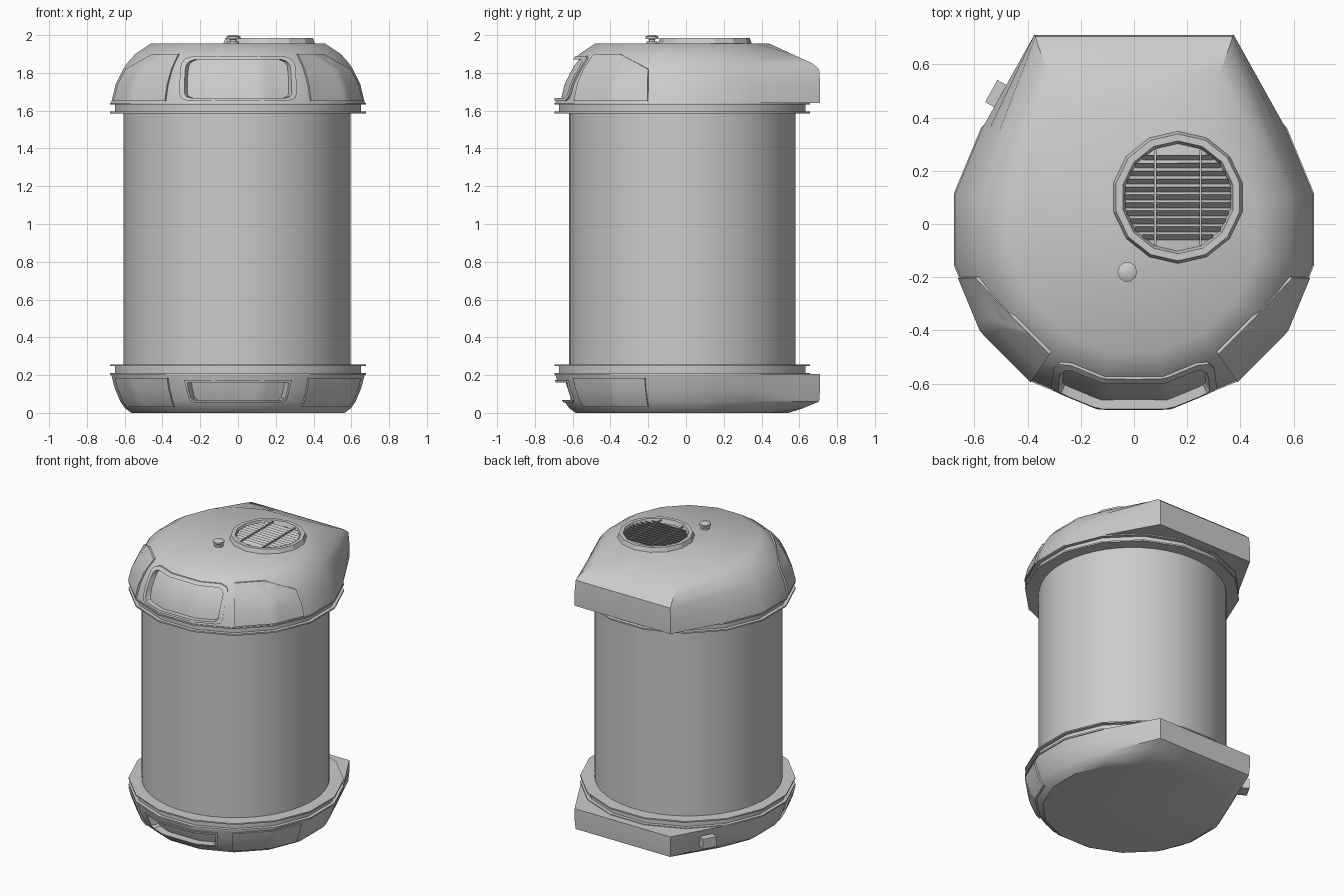
import bpy, bmesh, math
from mathutils import Matrix

cube = bpy.data.objects.get("Cube")
if cube:
    bpy.data.objects.remove(cube)

CY = -0.02          # centre of the round parts
STEP = 22.5         # sixteen-sided caps

grey = bpy.data.materials.new("plain_grey")
grey.use_nodes = True
grey.diffuse_color = (0.6, 0.6, 0.6, 1)
grey.node_tree.nodes["Principled BSDF"].inputs["Base Color"].default_value = (0.6, 0.6, 0.6, 1)


def finish(name, bm):
    bmesh.ops.recalc_face_normals(bm, faces=bm.faces)
    mesh = bpy.data.meshes.new(name)
    bm.to_mesh(mesh)
    bm.free()
    mesh.materials.append(grey)
    ob = bpy.data.objects.new(name, mesh)
    bpy.context.collection.objects.link(ob)
    return ob


def smooth(ob, angle=35):
    bpy.ops.object.select_all(action='DESELECT')
    ob.select_set(True)
    bpy.context.view_layer.objects.active = ob
    bpy.ops.object.shade_smooth_by_angle(angle=math.radians(angle))
    return ob


def loft(name, loops, cyclic=False):
    """Skin a stack of equal loops; cap the ends or join them round."""
    bm = bmesh.new()
    rows = [[bm.verts.new(p) for p in loop] for loop in loops]
    pairs = list(zip(rows, rows[1:]))
    if cyclic:
        pairs.append((rows[-1], rows[0]))
    else:
        bm.faces.new(rows[0])
        bm.faces.new(rows[-1])
    n = len(rows[0])
    for a, b in pairs:
        for i in range(n):
            j = (i + 1) % n
            bm.faces.new((a[i], a[j], b[j], b[i]))
    return finish(name, bm)


def ring(r, z, n=16, start=STEP / 2, cx=0, cy=CY):
    angles = [math.radians(start + 360 * i / n) for i in range(n)]
    return [(cx + r * math.cos(a), cy + r * math.sin(a), z) for a in angles]


def box(name, size, loc, rot=None):
    bm = bmesh.new()
    bmesh.ops.create_cube(bm, size=1)
    m = Matrix.Translation(loc) @ (rot or Matrix()) @ Matrix.Diagonal((*size, 1))
    bmesh.ops.transform(bm, matrix=m, verts=bm.verts)
    return finish(name, bm)


def cap_ring(z, r, back):
    """Sixteen-sided outline whose rear is stretched out to a flat back."""
    pts = ring(r, z)
    if back:
        half, y = back
        for i, x in zip((2, 3, 4, 5), (half, half / 3, -half / 3, -half)):
            pts[i] = (x, y, z)
    return pts


def surface(profile, deg, z, off):
    """Point on the faceted wall of a cap, pushed out by off."""
    prof = sorted(profile)
    z0 = min(max(z, prof[0][0]), prof[-1][0])
    for (za, ra, _), (zb, rb, _) in zip(prof, prof[1:]):
        if za <= z0 <= zb:
            r = ra + (rb - ra) * (z0 - za) / (zb - za)
            break
    t = math.radians((deg + STEP / 2) % STEP - STEP / 2)
    r = r * math.cos(math.radians(STEP / 2)) / math.cos(t) + off
    a = math.radians(deg)
    return (r * math.cos(a), CY + r * math.sin(a), z)


def patch(name, profile, rows, inner, outer, cols=16):
    """Curved slab that follows a cap wall between two angles on each row."""
    loops = []
    for z, a0, a1 in rows:
        degs = [a0 + (a1 - a0) * i / cols for i in range(cols + 1)]
        loops.append([surface(profile, d, z, outer) for d in degs] +
                     [surface(profile, d, z, inner) for d in reversed(degs)])
    return loft(name, loops)


def cut(ob, cutter):
    mod = ob.modifiers.new("recess", 'BOOLEAN')
    mod.operation = 'DIFFERENCE'
    mod.solver = 'EXACT'
    mod.object = cutter
    bpy.context.view_layer.objects.active = ob
    bpy.ops.object.modifier_apply(modifier=mod.name)


def centred(rows):
    return [(z, -90 - w, -90 + w) for z, w in rows]


# Cap profiles: height, radius, (half width, y) of the flat back
TOP = [(1.64, 0.685, (0.375, 0.71)), (1.74, 0.66, (0.375, 0.71)),
       (1.82, 0.62, (0.37, 0.705)), (1.85, 0.60, (0.36, 0.67)),
       (1.90, 0.555, (0.32, 0.56)), (1.955, 0.47, None)]
BASE = [(0.205, 0.685, (0.375, 0.71)), (0.13, 0.665, (0.375, 0.71)),
        (0.06, 0.635, (0.37, 0.705)), (0.025, 0.61, (0.34, 0.62)),
        (0, 0.575, None)]

# Caps with a framed recess in the front
top_hole = centred([(1.668, 22), (1.675, 24), (1.69, 25), (1.74, 25.5), (1.80, 26.5),
                    (1.84, 27), (1.86, 26), (1.87, 23.5)])
top_frame = centred([(1.655, 24), (1.665, 26.5), (1.69, 27.5), (1.74, 28), (1.80, 29),
                     (1.85, 30), (1.875, 29), (1.89, 25)])
base_hole = centred([(0.068, 21.5), (0.08, 23), (0.13, 23.5), (0.16, 23.5)])
base_frame = centred([(0.055, 22), (0.068, 24), (0.13, 24.5), (0.175, 25)])
for part, prof, hole, frame, depth in (("top", TOP, top_hole, top_frame, -0.025),
                                       ("base", BASE, base_hole, base_frame, -0.045)):
    cap = loft(part + "_cap", [cap_ring(*p) for p in prof])
    rim = patch(part + "_front_frame", prof, frame, -0.02, 0.01)
    cutter = patch(part + "_recess_cutter", prof, hole, depth, 0.06)
    for ob in (cap, rim):
        cut(ob, cutter)
        smooth(ob)
    bpy.data.objects.remove(cutter)

# Raised side panels, mirrored
top_side = [(1.65, -56, -15.5), (1.74, -56, -16), (1.82, -56, -17), (1.90, -56, -36)]
base_side = [(0.03, -57, -17), (0.06, -57, -17), (0.13, -57, -17), (0.185, -57, -17)]
for part, prof, rows in (("top", TOP, top_side), ("base", BASE, base_side)):
    smooth(patch(part + "_left_panel", prof, rows, -0.02, 0.012))
    mirrored = [(z, 180 - a, 180 - b) for z, a, b in rows]
    smooth(patch(part + "_right_panel", prof, mirrored, -0.02, 0.012))

# Stepped flanges between caps and body
for part, z in (("top", 1.585), ("base", 0.2)):
    for name, r, lo, hi in (("lower_lip", 0.69, 0, 0.01), ("band", 0.665, 0.01, 0.047),
                            ("upper_lip", 0.69, 0.047, 0.056)):
        smooth(loft(f"{part}_flange_{name}", [ring(r, z + lo), ring(r, z + hi)]))

# Tall round body
smooth(loft("body", [ring(0.602, 0.22, 48, cx=-0.005), ring(0.602, 1.62, 48, cx=-0.005)]))

# Round vent with slats
VX, VY, VZ = 0.165, 0.10, 1.95
vent = [(0.25, VZ), (0.238, 1.984), (0.212, 1.984), (0.2, VZ)]
loft("vent_ring", [ring(r, z, 14, 90, VX, VY) for r, z in vent], cyclic=True)
lean = Matrix.Rotation(math.radians(50), 4, 'X')
for i in range(-5, 6):
    dy = i * 0.03
    length = 2 * math.sqrt(0.2 ** 2 - dy ** 2)
    box(f"vent_slat_{i + 6}", (length, 0.026, 0.004), (VX, VY + dy, 1.966), lean)
for side in (-1, 1):
    box(f"vent_bar_{'left' if side > 0 else 'right'}", (0.008, 0.36, 0.008),
        (VX + side * 0.085, VY, 1.977))

# Small knob
knob = [(0.03, 1.95), (0.03, 1.965), (0.018, 1.967), (0.018, 1.978),
        (0.037, 1.98), (0.037, 1.992), (0.022, 2.0)]
smooth(loft("knob", [ring(r, z, 10, 0, -0.025, -0.18) for r, z in knob]), 50)

# Connector box on the rear side of the base
box("side_connector", (0.06, 0.095, 0.07), (-0.51, 0.485, 0.125),
    Matrix.Rotation(math.radians(-29), 4, 'Z'))
